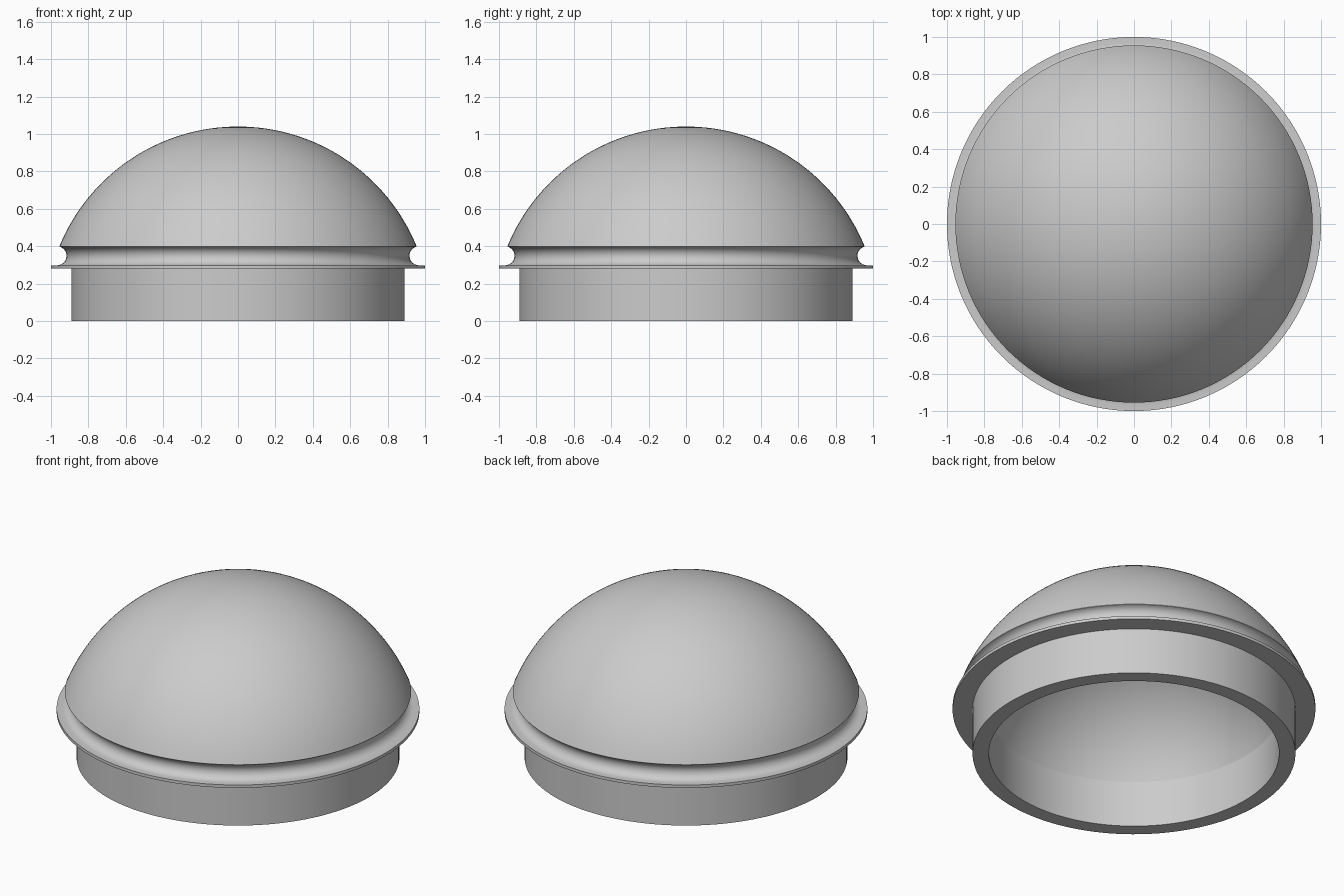
import bpy
import bmesh
from math import sin, cos, pi, atan2, hypot, radians

SEGMENTS = 128

if "Cube" in bpy.data.objects:
    bpy.data.objects.remove(bpy.data.objects["Cube"], do_unlink=True)

grey = bpy.data.materials.new("plain grey")
grey.use_nodes = True
grey.diffuse_color = (0.6, 0.6, 0.6, 1)
grey.node_tree.nodes["Principled BSDF"].inputs["Base Color"].default_value = (0.6, 0.6, 0.6, 1)


def arc(centre, radius, start, end, steps):
    """Points (r, z) along a circular arc."""
    angles = [start + (end - start) * i / steps for i in range(steps + 1)]
    return [(centre[0] + radius * cos(a), centre[1] + radius * sin(a)) for a in angles]


def dome(rim_r, rim_z, top_z, steps):
    """Spherical cap from its rim up to the pole."""
    h = top_z - rim_z
    radius = (rim_r ** 2 + h ** 2) / (2 * h)
    centre_z = top_z - radius
    return arc((0, centre_z), radius, atan2(rim_z - centre_z, rim_r), pi / 2, steps)


def lathe(name, profile):
    """Spin a profile about z into a smooth solid."""
    bm = bmesh.new()
    verts = [bm.verts.new((max(r, 0), 0, z)) for r, z in profile]
    edges = [bm.edges.new(pair) for pair in zip(verts, verts[1:])]
    bmesh.ops.spin(bm, geom=verts + edges, axis=(0, 0, 1), cent=(0, 0, 0),
                   angle=2 * pi, steps=SEGMENTS, use_duplicate=False)
    bmesh.ops.remove_doubles(bm, verts=bm.verts, dist=0.0005)
    bmesh.ops.recalc_face_normals(bm, faces=bm.faces)
    mesh = bpy.data.meshes.new(name)
    bm.to_mesh(mesh)
    bm.free()
    mesh.materials.append(grey)
    obj = bpy.data.objects.new(name, mesh)
    bpy.context.collection.objects.link(obj)
    bpy.ops.object.select_all(action='DESELECT')
    obj.select_set(True)
    bpy.context.view_layer.objects.active = obj
    bpy.ops.object.shade_smooth_by_angle(angle=radians(18))


# Hollow domed cap: inner dome, skirt, flange, rounded groove, outer dome
inner_dome = dome(0.8, 0.28, 0.87, 24)[::-1]
skirt = [(0.8, 0), (0.89, 0), (0.89, 0.28)]
flange = [(1.0, 0.28), (1.0, 0.298)]
groove = arc((0.968, 0.349), 0.051, 1.5 * pi, 0.585 * pi, 16)
outer_dome = dome(0.955, 0.4, 1.04, 32)
lathe("domed_cap", inner_dome + skirt + flange + groove + outer_dome)
